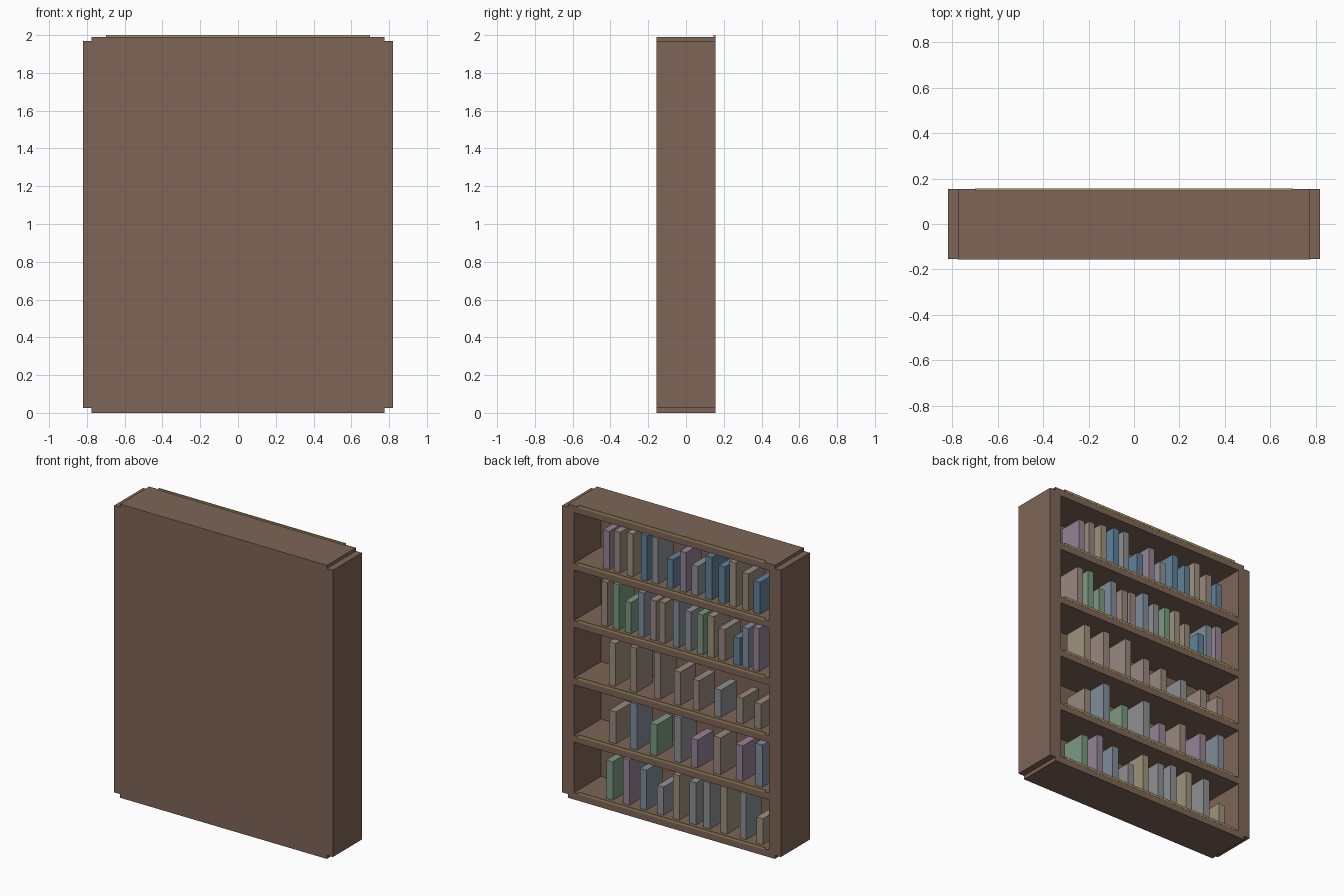
import bpy

W, D, H = 0.82, 0.155, 1.99      # half width, half depth, carcass height
T = 0.047                        # board thickness
STEP = (H - T) / 5               # shelf spacing


def material(name, rgb):
    m = bpy.data.materials.new(name)
    m.diffuse_color = (*rgb, 1)
    return m


WOOD = material("brown_wood", (0.21, 0.13, 0.095))
TRIM = material("brass_trim", (0.40, 0.31, 0.13))
COVERS = {
    "p": material("cover_mauve", (0.30, 0.23, 0.30)),
    "t": material("cover_tan", (0.32, 0.25, 0.21)),
    "o": material("cover_sand", (0.34, 0.29, 0.20)),
    "b": material("cover_blue", (0.12, 0.22, 0.32)),
    "s": material("cover_slate", (0.22, 0.27, 0.33)),
    "g": material("cover_grey", (0.27, 0.28, 0.29)),
    "e": material("cover_green", (0.20, 0.32, 0.22)),
}


def box(name, x, y, z, mat):
    """Box from (min, max) pairs on each axis."""
    verts = [(a, b, c) for a in x for b in y for c in z]
    faces = [(0, 1, 3, 2), (4, 6, 7, 5), (0, 4, 5, 1),
             (2, 3, 7, 6), (0, 2, 6, 4), (1, 5, 7, 3)]
    me = bpy.data.meshes.new(name)
    me.from_pydata(verts, [], faces)
    me.materials.append(mat)
    ob = bpy.data.objects.new(name, me)
    bpy.context.collection.objects.link(ob)
    return ob


# Carcass: two side posts and a closed panel on the -y side
box("side_left", (-W, -0.73), (-D, D), (0.025, 1.968), WOOD)
box("side_right", (0.73, W), (-D, D), (0.025, 1.968), WOOD)
box("closed_panel", (-0.775, 0.775), (-D - 0.001, -D + 0.022), (0.001, H - 0.001), WOOD)

# Bottom, four shelves and top, each with a thin trim strip along the open edge
for i in range(6):
    z = i * STEP
    half = 0.775 if i in (0, 5) else 0.75
    box(f"shelf_{i}", (-half, half), (-D, D), (z, z + T), WOOD)
    box(f"shelf_trim_{i}", (-0.70, 0.70), (0.146, 0.156), (z + T - 0.004, z + T + 0.01), TRIM)

# Books per shelf, bottom to top: cover codes, thickness, (outer x edge, height)
ROWS = [
    ("epsgoggogo", 0.048,
     [(.52, .26), (.395, .305), (.268, .27), (.14, .19), (.02, .30),
      (-.105, .285), (-.21, .31), (-.337, .31), (-.48, .31), (-.605, .175)]),
    ("tsegptps", 0.052,
     [(.50, .215), (.342, .31), (.193, .21), (.014, .305),
      (-.113, .19), (-.285, .25), (-.45, .24), (-.598, .285)]),
    ("ottttgtt", 0.048,
     [(.50, .29), (.342, .30), (.163, .31), (.014, .225),
      (-.128, .205), (-.29, .185), (-.456, .175), (-.59, .17)]),
    ("teesttsgeotbsp", 0.046,
     [(.556, .30), (.47, .305), (.38, .21), (.283, .30), (.193, .27),
      (.126, .275), (.02, .31), (-.068, .265), (-.158, .27), (-.24, .28),
      (-.322, .215), (-.434, .185), (-.50, .27), (-.58, .29)]),
    ("ptobgbpgbbotb", 0.046,
     [(.544, .26), (.462, .275), (.365, .29), (.26, .305), (.178, .31),
      (.066, .195), (-.031, .27), (-.12, .20), (-.225, .29), (-.322, .25),
      (-.404, .30), (-.50, .25), (-.584, .215)]),
]
for i, (codes, thick, books) in enumerate(ROWS):
    floor = i * STEP + T
    for j, (code, (x, h)) in enumerate(zip(codes, books)):
        box(f"book_{i}_{j}", (x - thick, x), (-0.06, 0.11), (floor, floor + h), COVERS[code])
